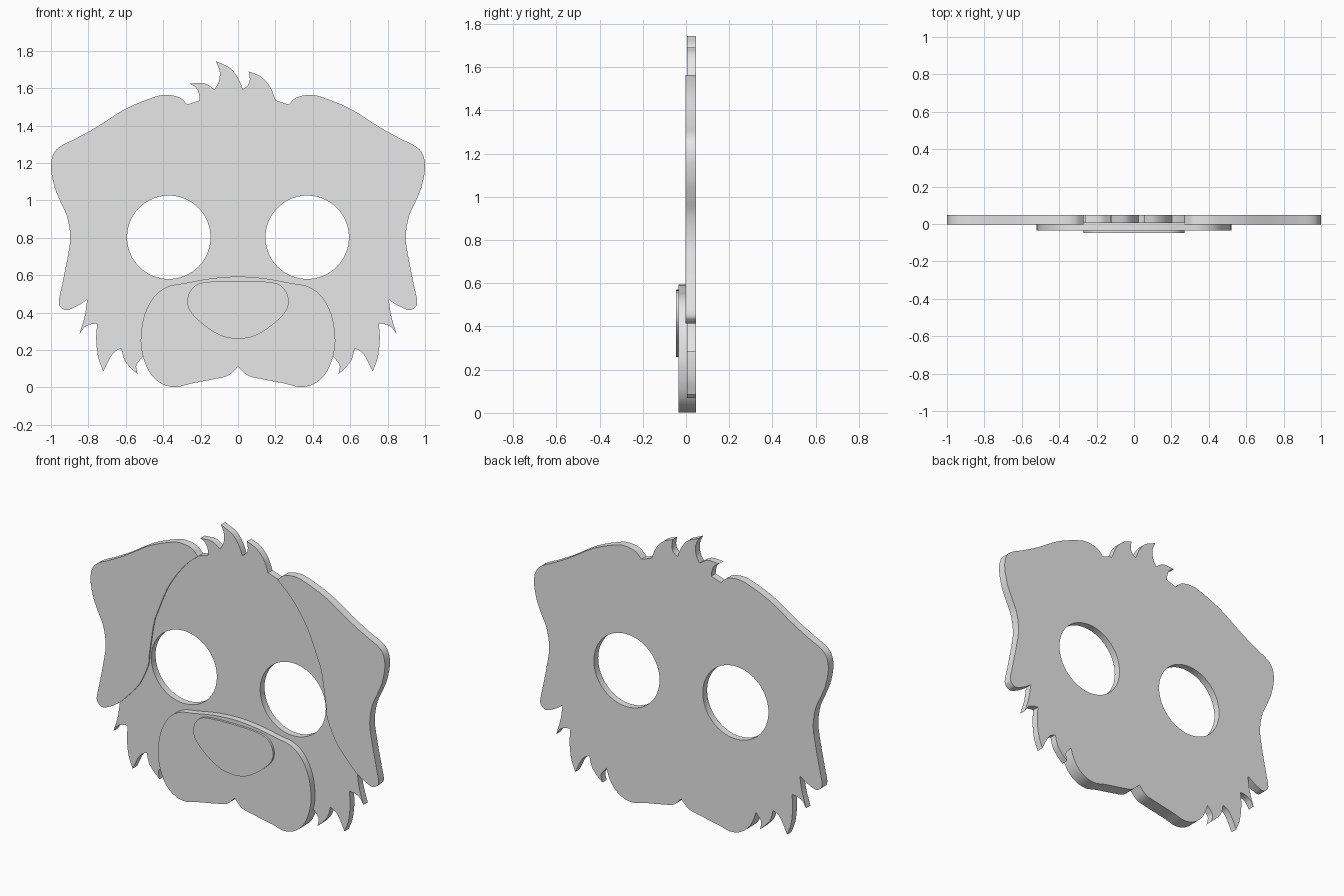
import bpy, bmesh, math

BACK = 0.047      # shared flat back plane of every layer
STEPS = 8         # smoothing steps between two outline points

start_cube = bpy.data.objects.get("Cube")
if start_cube:
    bpy.data.objects.remove(start_cube, do_unlink=True)

grey = bpy.data.materials.new("plain grey")
grey.use_nodes = True
grey.diffuse_color = (0.8, 0.8, 0.8, 1)
grey.node_tree.nodes["Principled BSDF"].inputs["Base Color"].default_value = grey.diffuse_color


def smooth(run):
    """Pass a soft curve through the points of one run; its ends stay sharp."""
    if len(run) < 3:
        return list(run)
    ext = lambda a, b: tuple(2 * p - q for p, q in zip(a, b))
    pts = [ext(run[0], run[1])] + list(run) + [ext(run[-1], run[-2])]
    result = []
    for a, b, c, d in zip(pts, pts[1:], pts[2:], pts[3:]):
        for step in range(STEPS):
            t = step / STEPS
            result.append(tuple(
                q + t / 2 * (r - p + t * (2 * p - 5 * q + 4 * r - s + t * (3 * (q - r) + s - p)))
                for p, q, r, s in zip(a, b, c, d)))
    return result + [run[-1]]


def outline(*runs):
    """Join runs end to end, leaving a corner at every joint."""
    joined = []
    for run in runs:
        curve = smooth(run)
        joined += curve[1:] if joined else curve
    return joined


def mirrored(points):
    return [(-x, z) for x, z in reversed(points)]


def circle(x, z, radius, count=64):
    return [(x + radius * math.cos(math.tau * i / count),
             z + radius * math.sin(math.tau * i / count)) for i in range(count)]


def closed(points):
    """Drop repeated neighbours, including the last point on the first."""
    return [p for i, p in enumerate(points) if math.dist(p, points[i - 1]) > 1e-5]


def plate(name, front, loops, back=BACK):
    """Extrude filled outlines between two depths into a standing plate."""
    curve = bpy.data.curves.new(name, "CURVE")
    curve.dimensions = "2D"
    curve.fill_mode = "BOTH"
    curve.extrude = (back - front) / 2
    for loop in loops:
        loop = closed(loop)
        spline = curve.splines.new("POLY")
        spline.points.add(len(loop) - 1)
        for point, (x, z) in zip(spline.points, loop):
            point.co = (x, z, 0, 1)
        spline.use_cyclic_u = True
    obj = bpy.data.objects.new(name, curve)
    bpy.context.collection.objects.link(obj)
    obj.rotation_euler.x = math.pi / 2
    obj.location.y = (front + back) / 2
    bpy.ops.object.select_all(action="DESELECT")
    obj.select_set(True)
    bpy.context.view_layer.objects.active = obj
    bpy.ops.object.convert(target="MESH")
    obj = bpy.context.object
    bm = bmesh.new()
    bm.from_mesh(obj.data)
    bmesh.ops.remove_doubles(bm, verts=bm.verts, dist=1e-5)
    bmesh.ops.recalc_face_normals(bm, faces=bm.faces)
    bm.to_mesh(obj.data)
    bm.free()
    obj.data.materials.clear()
    obj.data.materials.append(grey)
    bpy.ops.object.shade_smooth_by_angle(angle=math.radians(35))
    return obj


# Ear: outer edge from the brow down to the tip, inner edge back up past the eye
ear_outer = [(.27, 1.513), (.314, 1.551), (.383, 1.564), (.453, 1.551), (.6, 1.49),
             (.76, 1.39), (.865, 1.332), (.95, 1.289), (.988, 1.246), (1, 1.175),
             (.982, 1.075), (.95, .995), (.913, .91), (.897, .8), (.913, .685),
             (.94, .55), (.958, .46), (.945, .428), (.913, .414), (.855, .438), (.806, .47)]
ear_inner = [(.806, .47), (.76, .515), (.67, .62), (.61, .75), (.6, .83),
             (.57, 1.02), (.54, 1.11), (.47, 1.275), (.37, 1.42), (.27, 1.513)]
ear = outline(ear_outer, ear_inner)

# Asymmetric hair tufts on the crown, left to right
hair = outline(
    [(-.27, 1.513), (-.205, 1.535)],
    [(-.205, 1.535), (-.21, 1.572), (-.226, 1.604), (-.258, 1.625)],
    [(-.258, 1.625), (-.18, 1.626), (-.125, 1.594)],
    [(-.125, 1.594), (-.103, 1.636), (-.098, 1.69), (-.119, 1.745)],
    [(-.119, 1.745), (-.04, 1.706), (.004, 1.647), (.025, 1.594)],
    [(.025, 1.594), (.052, 1.615), (.063, 1.647), (.057, 1.69)],
    [(.057, 1.69), (.12, 1.663), (.17, 1.61), (.202, 1.535)],
    [(.202, 1.535), (.27, 1.513)])

# Cheek: seam beside the ear, then three fur spikes, ending behind the muzzle
cheek = outline(
    ear_inner[::-1],
    [(.806, .47), (.82, .38), (.849, .283)],
    [(.849, .283), (.822, .321), (.79, .337), (.753, .342)],
    [(.753, .342), (.758, .257), (.747, .16), (.72, .086)],
    [(.72, .086), (.683, .16), (.656, .193), (.624, .209)],
    [(.624, .209), (.608, .15), (.576, .107), (.536, .07)],
    [(.536, .07), (.544, .107), (.539, .128), (.517, .155)],
    [(.517, .155), (.4, .3)])

eyes = [circle(side * .37, .803, .223) for side in (-1, 1)]
plate("head", .005, [hair + cheek + mirrored(cheek)] + eyes)
plate("left_ear", -.003, [ear])
plate("right_ear", -.003, [mirrored(ear)])

# Muzzle with two rounded jowls meeting in a notch
jowl = [(.143, .583), (.276, .559), (.373, .54), (.447, .487), (.501, .385),
        (.52, .257), (.506, .16), (.469, .075), (.41, .021), (.335, .002),
        (.25, .021), (.127, .045), (.052, .064), (0, .112)]
plate("muzzle", -.034, [outline(mirrored(jowl) + [(0, .593)] + jowl)])

# Nose plate on the muzzle
nostril_side = [(.159, .564), (.228, .545), (.266, .492), (.266, .428),
                (.223, .369), (.143, .305), (.073, .27), (0, .259)]
plate("nose", -.047, [outline(mirrored(nostril_side) + [(0, .57)] + nostril_side)], back=-.03)
